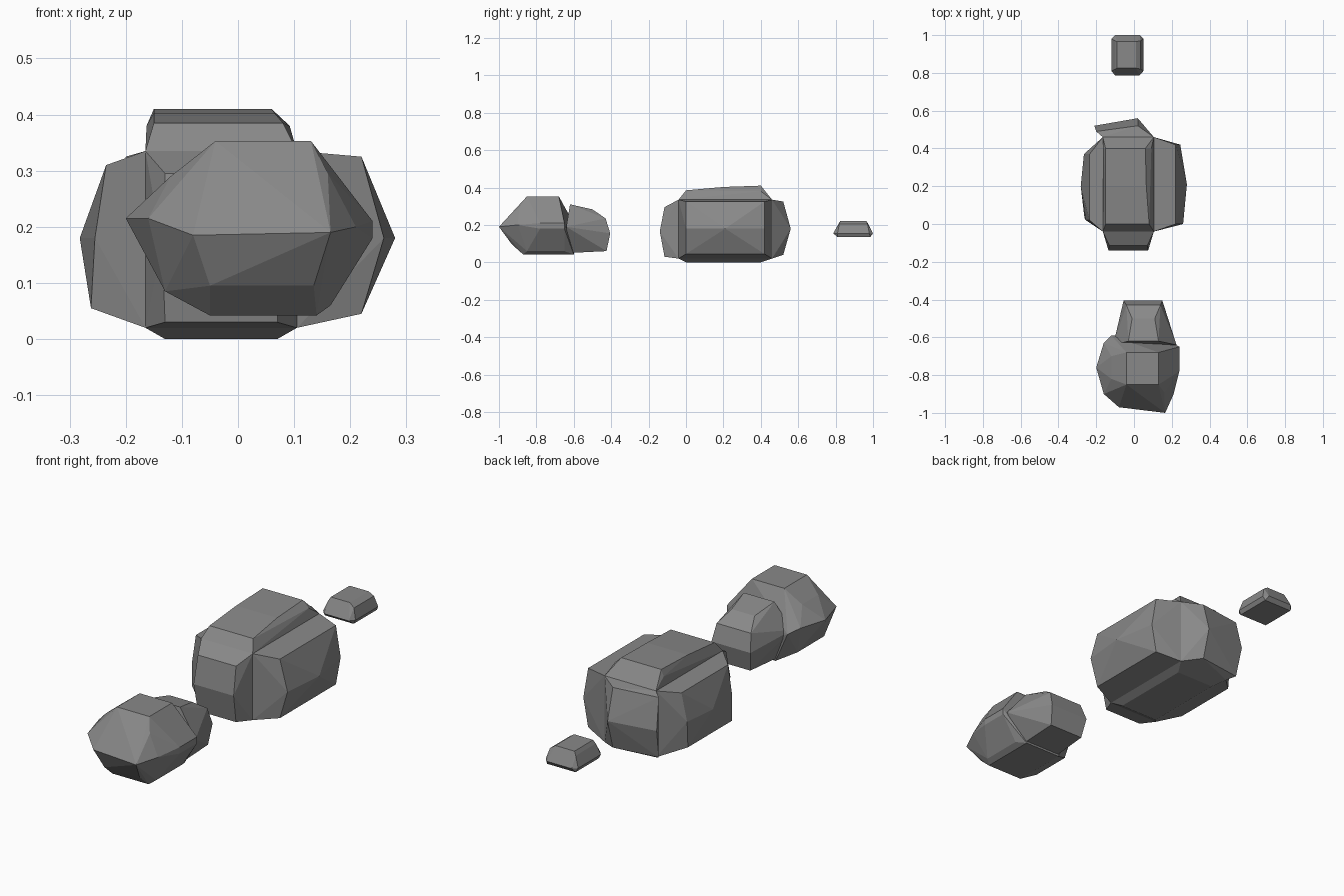
import bpy, bmesh, math
from mathutils import Vector

if "Cube" in bpy.data.objects:
    bpy.data.objects.remove(bpy.data.objects["Cube"])

stone = bpy.data.materials.new("stone grey")
stone.diffuse_color = (0.25, 0.25, 0.25, 1)
stone.use_nodes = True
stone.node_tree.nodes["Principled BSDF"].inputs["Base Color"].default_value = stone.diffuse_color


def row(xs, ys, zs):
    """Every combination of the given coordinates."""
    return [(x, y, z) for x in xs for y in ys for z in zs]


def add_hull(bm, points, open_points=()):
    """Adds a faceted convex lump; faces made only of open_points are left out."""
    tmp = bmesh.new()
    for p in points:
        tmp.verts.new(p)
    bmesh.ops.convex_hull(tmp, input=tmp.verts[:])
    keys = {tuple(round(c, 4) for c in p) for p in open_points}
    for f in tmp.faces:
        if not all(tuple(round(c, 4) for c in v.co) in keys for v in f.verts):
            bm.faces.new([bm.verts.new(v.co) for v in f.verts])
    tmp.free()


def finish(name, bm):
    bmesh.ops.remove_doubles(bm, verts=bm.verts[:], dist=0.0005)
    bmesh.ops.dissolve_limit(bm, angle_limit=math.radians(3), verts=bm.verts[:], edges=bm.edges[:])
    bmesh.ops.recalc_face_normals(bm, faces=bm.faces[:])
    me = bpy.data.meshes.new(name)
    bm.to_mesh(me)
    bm.free()
    me.materials.append(stone)
    ob = bpy.data.objects.new(name, me)
    bpy.context.collection.objects.link(ob)
    return ob


# Middle boulder: a block with a faceted lobe on each of its six sides
XL, XR, YF, YB, ZB, ZT = -0.165, 0.105, -0.04, 0.46, 0.02, 0.335
lobes = [
    (((XR,), (YF, YB), (ZB, ZT)),                                     # right
     row([0.22], [0.0, 0.42], [0.045, 0.325]) +
     [(0.26, 0.0, 0.18), (0.28, 0.21, 0.18), (0.245, 0.42, 0.18)]),
    (((XL,), (YF, YB), (ZB, ZT)),                                     # left
     row([-0.235], [0.02, 0.37], [0.31]) + row([-0.262], [0.03, 0.36], [0.055]) +
     [(-0.255, 0.02, 0.18), (-0.282, 0.2, 0.18), (-0.265, 0.37, 0.18)]),
    (((XL, XR), (YF,), (ZB, ZT)),                                     # front
     row([-0.13, 0.07], [-0.115], [0.03, 0.295]) + row([-0.135, 0.075], [-0.14], [0.165])),
    (((XL, XR), (YB,), (ZB, ZT)),                                     # back
     row([-0.2], [0.49], [0.04, 0.325]) + row([0.02], [0.52], [0.04, 0.325]) +
     [(-0.21, 0.52, 0.18), (0.02, 0.56, 0.18)]),
    (((XL, XR), (YF, YB), (ZT,)),                                     # top
     row([-0.15, 0.08], [0.0], [0.385]) + row([-0.15, 0.06], [0.4], [0.41]) +
     row([-0.163, 0.092], [0.4], [0.38]) + row([-0.15, 0.065], [0.2], [0.403])),
    (((XL, XR), (YF, YB), (ZB,)),                                     # bottom
     row([-0.13, 0.07], [0.0, 0.4], [0.0])),
]
bm = bmesh.new()
for base, tips in lobes:
    corners = row(*base)
    add_hull(bm, corners + tips, corners)
finish("middle_boulder", bm)

# Front boulder: wide body
bm = bmesh.new()
add_hull(bm,
         row([-0.04, 0.13], [-0.85, -0.68], [0.353]) +
         row([-0.06, 0.16], [-0.89], [0.295]) +
         [(-0.08, -0.97, 0.185), (0.165, -1.0, 0.19)] +
         row([-0.05, 0.135], [-0.93], [0.095]) +
         row([-0.05, 0.14], [-0.87, -0.6], [0.042]) +
         row([0.24], [-0.78, -0.65], [0.18, 0.21]) + [(0.21, -0.9, 0.2)] +
         row([0.165], [-0.85, -0.65], [0.06]) + row([0.175], [-0.83, -0.68], [0.295]) +
         [(-0.16, -0.9, 0.215), (-0.2, -0.76, 0.215), (-0.16, -0.63, 0.215), (-0.12, -0.59, 0.19)] +
         row([-0.13], [-0.85, -0.65], [0.085]) + row([-0.12], [-0.82, -0.7], [0.29]))
body = finish("front_boulder", bm)

# Front boulder: narrowing tail, merged into the body
bm = bmesh.new()
add_hull(bm,
         row([-0.04, 0.14], [-0.43], [0.235]) + row([-0.055, 0.15], [-0.405], [0.155]) +
         row([-0.04, 0.14], [-0.425], [0.06]) + row([-0.01, 0.11], [-0.5], [0.283]) +
         row([-0.03, 0.13], [-0.62], [0.31]) + row([-0.11, 0.225], [-0.64], [0.19]) +
         row([-0.05, 0.14], [-0.63], [0.05]))
tail = finish("tail_helper", bm)
tail.hide_render = True
tail.hide_viewport = True
mod = body.modifiers.new("merge", "BOOLEAN")
mod.operation = "UNION"
mod.solver = "EXACT"
mod.object = tail
dg = bpy.context.evaluated_depsgraph_get()
merged = bpy.data.meshes.new_from_object(body.evaluated_get(dg))
body.modifiers.clear()
body.data = merged
bpy.data.objects.remove(tail)

# Small back stone: flat base, bevelled sides and a raised crown
bm = bmesh.new()
add_hull(bm,
         row([-0.11, 0.04], [0.81, 0.985], [0.135]) +
         row([-0.12, 0.05], [0.81, 0.98], [0.155]) + row([-0.1, 0.03], [0.787, 1.0], [0.155]) +
         row([-0.1, 0.035], [0.82, 0.97], [0.205]) +
         row([-0.09, 0.01], [0.825, 0.965], [0.222]))
finish("back_stone", bm)
